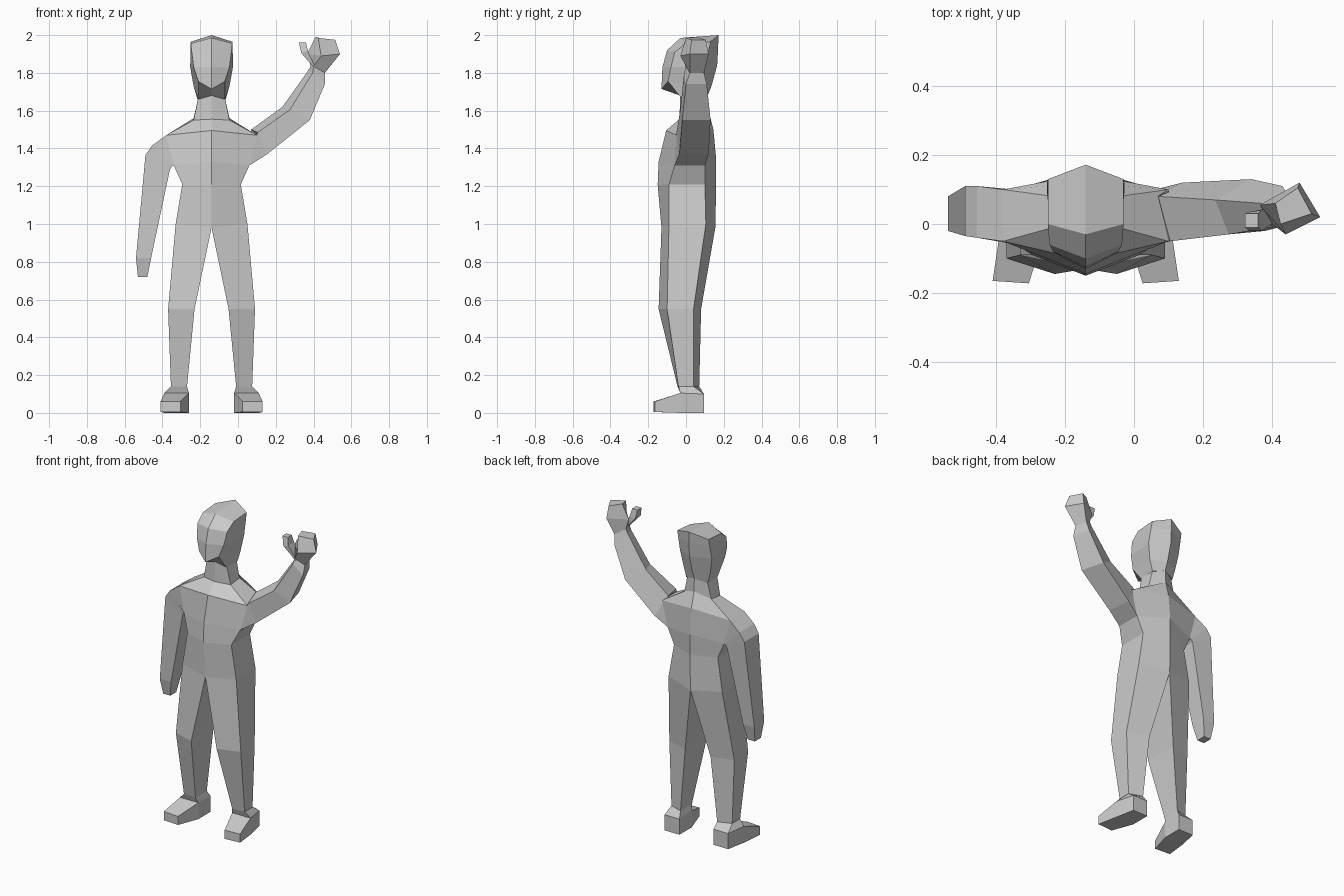
import bpy, bmesh

CX = -0.14  # symmetry plane of the body


def loft(name, rings, skip=lambda i, k: False, cap_start=True, cap_end=True, mirror=False):
    """Skin a list of four-cornered rings; optionally mirror about the body centre."""
    bm = bmesh.new()
    loops = [[bm.verts.new(p) for p in ring] for ring in rings]
    for i in range(len(loops) - 1):
        a, b = loops[i], loops[i + 1]
        for k in range(4):
            if not skip(i, k):
                n = (k + 1) % 4
                bm.faces.new((a[k], a[n], b[n], b[k]))
    if cap_start:
        bm.faces.new(loops[0][::-1])
    if cap_end:
        bm.faces.new(loops[-1])
    bmesh.ops.recalc_face_normals(bm, faces=bm.faces)
    mesh = bpy.data.meshes.new(name)
    bm.to_mesh(mesh)
    bm.free()
    obj = bpy.data.objects.new(name, mesh)
    bpy.context.collection.objects.link(obj)
    if mirror:
        obj.location.x = CX
        mod = obj.modifiers.new("mirror", 'MIRROR')
        mod.merge_threshold = 0.001
    return obj


# Half rings: inner front, outer front, outer back, inner back (x from centre)
body = [
    [(.12, -.03, 0), (.25, -.03, 0), (.225, .095, 0), (.12, .095, 0)],
    [(.12, -.03, .105), (.25, -.03, .105), (.225, .095, .10), (.12, .095, .10)],
    [(.13, -.045, .14), (.215, -.04, .14), (.215, .04, .14), (.13, .07, .14)],
    [(.09, -.145, .55), (.23, -.10, .55), (.23, .04, .55), (.09, .08, .55)],
    [(0, -.13, .98), (.19, -.09, 1.0), (.19, .105, 1.0), (0, .155, .98)],
    [(0, -.15, 1.21), (.155, -.09, 1.21), (.155, .10, 1.21), (0, .16, 1.21)],
    [(0, -.145, 1.33), (.20, -.06, 1.31), (.20, .10, 1.31), (0, .16, 1.34)],
    [(0, -.105, 1.495), (.24, -.05, 1.47), (.24, .10, 1.47), (0, .145, 1.5)],
    [(0, -.035, 1.555), (.095, -.01, 1.55), (.095, .08, 1.56), (0, .12, 1.6)],
    [(0, -.03, 1.69), (.07, -.015, 1.67), (.07, .085, 1.67), (0, .115, 1.69)],
]
# Leave out the centre wall above the crotch and the arm sockets
loft("torso_and_legs", body, mirror=True, cap_end=False,
     skip=lambda i, k: (k == 3 and i >= 4) or (k == 1 and i == 6))

# Toes
loft("toes", [
    [(.12, -.03, 0), (.25, -.03, 0), (.25, -.03, .105), (.12, -.03, .105)],
    [(.165, -.172, .005), (.27, -.165, .005), (.27, -.165, .06), (.165, -.172, .06)],
], mirror=True, cap_start=False)

# Head
loft("head", [
    [(0, -.03, 1.68), (.07, -.02, 1.66), (.075, .09, 1.66), (0, .115, 1.68)],
    [(0, -.13, 1.715), (.07, -.095, 1.755), (.095, .09, 1.73), (0, .135, 1.73)],
    [(0, -.125, 1.83), (.095, -.08, 1.83), (.113, .10, 1.83), (0, .165, 1.84)],
    [(0, -.10, 1.92), (.105, -.06, 1.91), (.112, .12, 1.92), (0, .17, 1.93)],
    [(0, -.03, 1.985), (.11, 0, 1.955), (.11, .13, 1.965), (0, .172, 2.0)],
], mirror=True, skip=lambda i, k: k == 3)

# Arm rings: top front, top back, low back, low front
loft("lowered_arm", [
    [(-.38, -.05, 1.47), (-.38, .10, 1.47), (-.34, .10, 1.31), (-.34, -.06, 1.31)],
    [(-.455, -.04, 1.415), (-.455, .11, 1.415), (-.348, .10, 1.305), (-.348, -.05, 1.305)],
    [(-.49, -.035, 1.365), (-.49, .11, 1.365), (-.36, .10, 1.29), (-.36, -.045, 1.29)],
    [(-.54, -.02, .82), (-.54, .08, .82), (-.46, .08, .82), (-.46, -.02, .82)],
    [(-.53, 0, .72), (-.53, .06, .72), (-.48, .06, .72), (-.48, 0, .72)],
], cap_start=False)

loft("raised_arm", [
    [(.10, -.05, 1.47), (.10, .10, 1.47), (.06, .10, 1.31), (.06, -.06, 1.31)],
    [(.105, -.05, 1.485), (.07, .08, 1.50), (.14, .12, 1.37), (.155, -.035, 1.37)],
    [(.275, -.03, 1.605), (.235, .07, 1.62), (.34, .13, 1.55), (.38, -.02, 1.55)],
    [(.395, -.01, 1.80), (.37, .06, 1.81), (.43, .11, 1.74), (.46, .0, 1.74)],
    [(.40, .0, 1.835), (.385, .06, 1.835), (.44, .095, 1.80), (.46, .02, 1.80)],
    [(.44, -.03, 1.89), (.365, .055, 1.90), (.48, .12, 1.90), (.54, .02, 1.90)],
    [(.425, .0, 1.985), (.41, .06, 1.99), (.475, .105, 1.975), (.515, .03, 1.975)],
], cap_start=False)

# Thumb
loft("thumb", [
    [(.41, .0, 1.82), (.41, .05, 1.82), (.40, .05, 1.85), (.40, .0, 1.85)],
    [(.335, -.02, 1.905), (.335, .035, 1.905), (.37, .04, 1.915), (.37, -.02, 1.915)],
    [(.322, -.01, 1.962), (.322, .03, 1.962), (.36, .03, 1.962), (.36, -.01, 1.962)],
])
